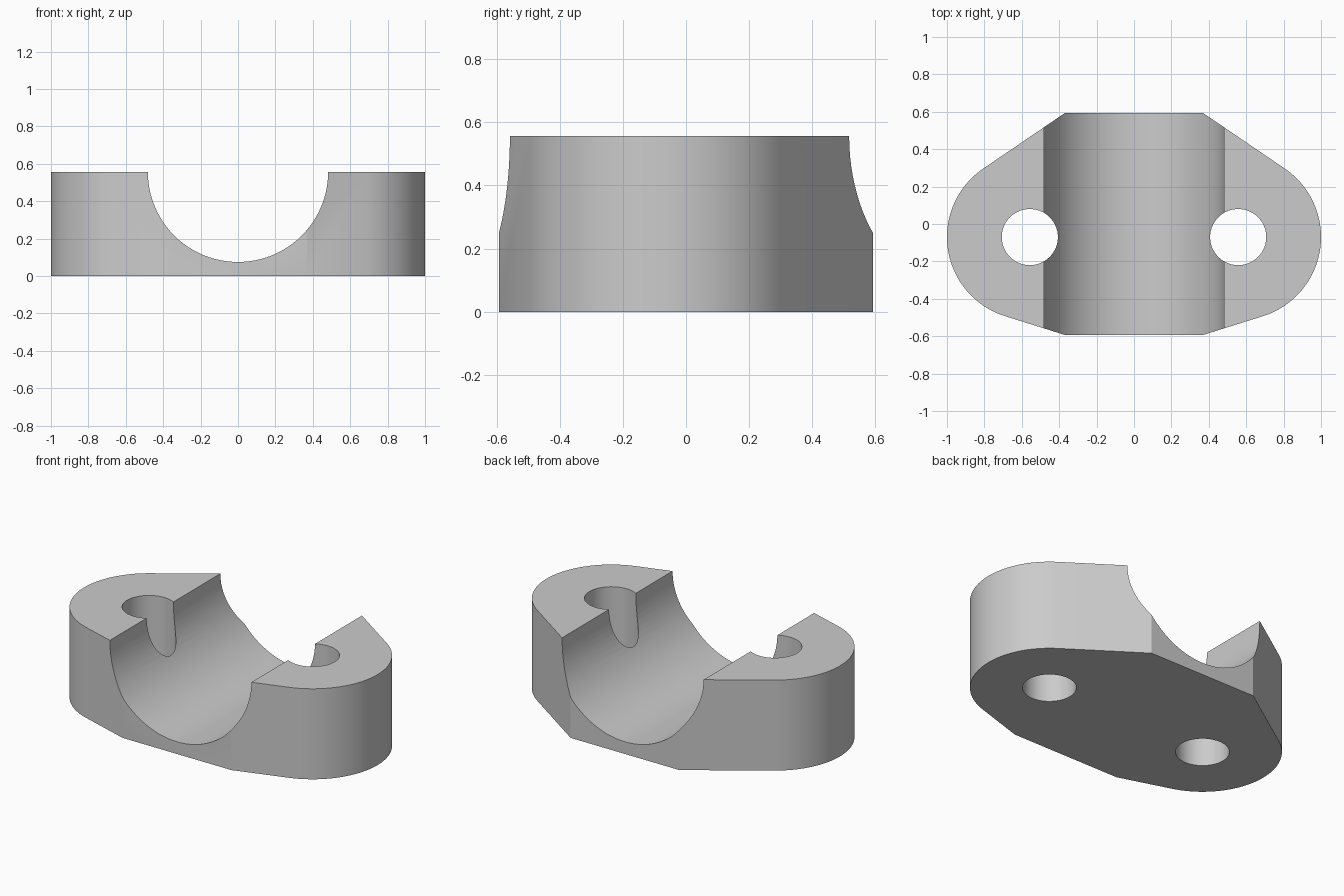
import bpy
import bmesh
from math import acos, atan2, cos, hypot, pi, sin
from mathutils import Vector

cube = bpy.data.objects.get("Cube")
if cube:
    bpy.data.objects.remove(cube, do_unlink=True)

HEIGHT = 0.557
HALF_DEPTH = 0.593
FLAT = 0.37                       # half width of the straight front and back edges
HOLE_X, HOLE_Y, HOLE_R = 0.557, -0.07, 0.15
END_R = 1 - HOLE_X
GROOVE_R = 0.482

grey = bpy.data.materials.new("plain grey")
grey.use_nodes = True
colour = (0.6, 0.6, 0.6, 1)
grey.diffuse_color = colour
grey.node_tree.nodes["Principled BSDF"].inputs["Base Color"].default_value = colour


def tangent_angle(py, side):
    """Angle on the rounded end where the line from a flat's corner touches it."""
    dx, dy = FLAT - HOLE_X, py - HOLE_Y
    return atan2(dy, dx) + side * acos(END_R / hypot(dx, dy))


# Plan outline: the +x half, then its mirror image
start, end = tangent_angle(-HALF_DEPTH, 1), tangent_angle(HALF_DEPTH, -1)
STEPS = 48
half = [(FLAT, -HALF_DEPTH)]
for i in range(STEPS + 1):
    a = start + (end - start) * i / STEPS
    half.append((HOLE_X + END_R * cos(a), HOLE_Y + END_R * sin(a)))
half.append((FLAT, HALF_DEPTH))
outline = half + [(-x, y) for x, y in reversed(half)]

# Clamp body
bm = bmesh.new()
base = bm.faces.new([bm.verts.new((x, y, 0)) for x, y in outline])
top = bmesh.ops.extrude_face_region(bm, geom=[base])["geom"]
bmesh.ops.translate(bm, vec=Vector((0, 0, HEIGHT)),
                    verts=[v for v in top if isinstance(v, bmesh.types.BMVert)])
bmesh.ops.recalc_face_normals(bm, faces=bm.faces)
mesh = bpy.data.meshes.new("clamp_body")
bm.to_mesh(mesh)
bm.free()
mesh.materials.append(grey)
body = bpy.data.objects.new("clamp_body", mesh)
bpy.context.collection.objects.link(body)


def cut_cylinder(name, radius, location, rotation=(0, 0, 0)):
    bpy.ops.mesh.primitive_cylinder_add(vertices=96, radius=radius, depth=3,
                                        location=location, rotation=rotation)
    cutter = bpy.context.object
    cutter.name = name
    cutter.data.materials.append(grey)
    cutter.hide_render = True
    mod = body.modifiers.new(name, "BOOLEAN")
    mod.object = cutter
    mod.operation = "DIFFERENCE"
    mod.solver = "EXACT"
    bpy.context.view_layer.objects.active = body
    bpy.ops.object.modifier_apply(modifier=name)
    bpy.data.objects.remove(cutter, do_unlink=True)


# Half-round channel and the two bolt holes
cut_cylinder("channel_cutter", GROOVE_R, (0, 0, HEIGHT), (pi / 2, 0, 0))
for side, name in ((1, "left"), (-1, "right")):
    cut_cylinder(name + "_hole_cutter", HOLE_R, (side * HOLE_X, HOLE_Y, 0))

bpy.ops.object.select_all(action="DESELECT")
body.select_set(True)
bpy.context.view_layer.objects.active = body
bpy.ops.object.shade_smooth_by_angle(angle=pi / 9)
